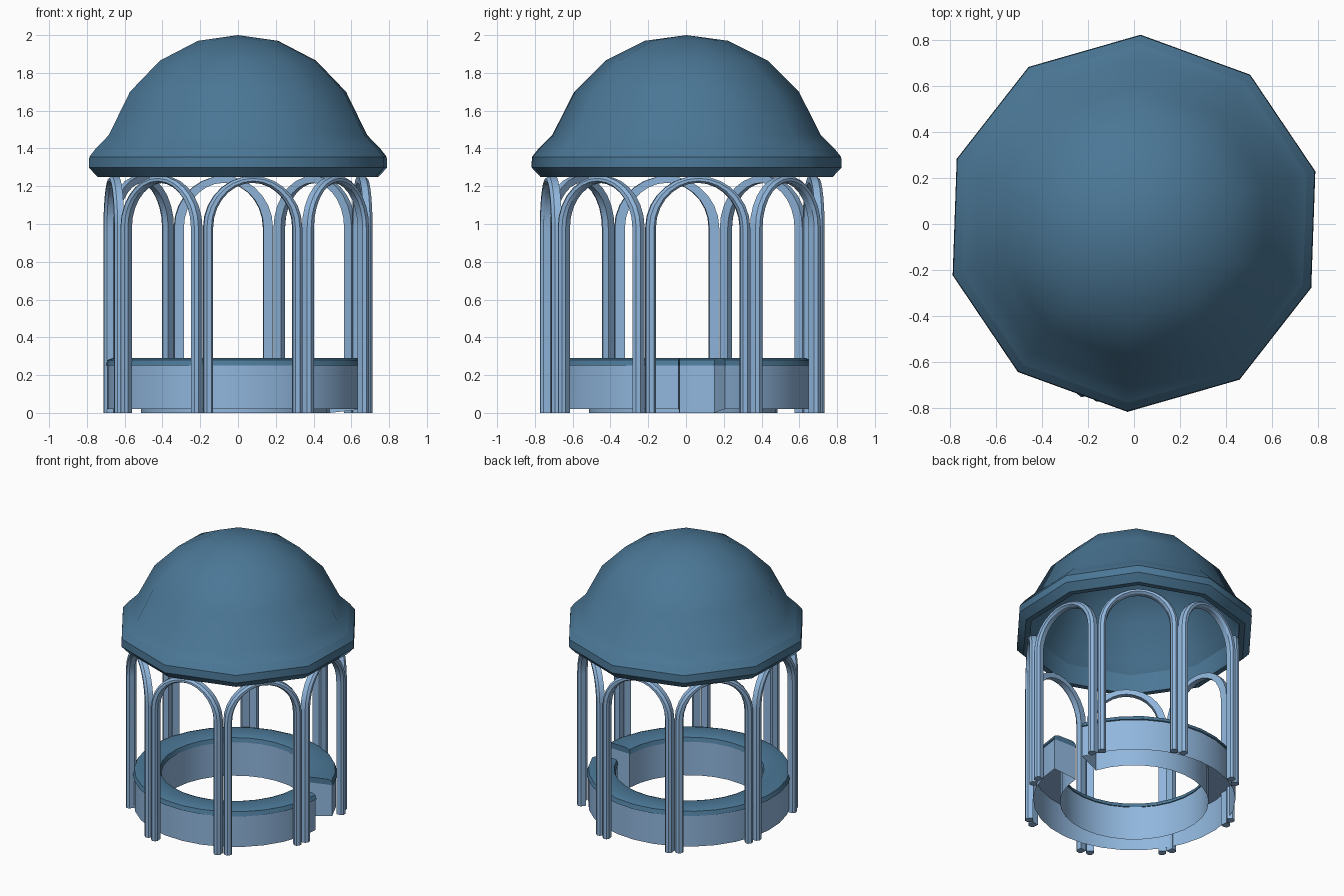
import bpy, bmesh
from math import sin, cos, pi, radians

if "Cube" in bpy.data.objects:
    bpy.data.objects.remove(bpy.data.objects["Cube"])


def material(name, rgb):
    m = bpy.data.materials.new(name)
    m.diffuse_color = (*rgb, 1)
    m.use_nodes = True
    m.node_tree.nodes["Principled BSDF"].inputs["Base Color"].default_value = m.diffuse_color
    return m


DARK = material("deep blue", (0.070, 0.185, 0.305))
LIGHT = material("pale blue", (0.28, 0.47, 0.72))


def make(name, bm, mat, angle=None):
    """angle None: shading was already set on the mesh."""
    bmesh.ops.remove_doubles(bm, verts=bm.verts, dist=1e-5)
    bmesh.ops.recalc_face_normals(bm, faces=bm.faces)
    me = bpy.data.meshes.new(name)
    bm.to_mesh(me)
    bm.free()
    me.materials.append(mat)
    ob = bpy.data.objects.new(name, me)
    bpy.context.collection.objects.link(ob)
    if angle:
        bpy.ops.object.select_all(action='DESELECT')
        ob.select_set(True)
        bpy.context.view_layer.objects.active = ob
        bpy.ops.object.shade_smooth_by_angle(angle=radians(angle))
    return ob


def sweep(bm, profile, angles, centre, closed_turn, closed_profile):
    """Turn an (r, z) profile through a list of angles."""
    rings = [[bm.verts.new((centre[0] + r * cos(a), centre[1] + r * sin(a), z))
              for r, z in profile] for a in angles]
    n, k = len(rings), len(profile)
    for i in range(n if closed_turn else n - 1):
        p, q = rings[i], rings[(i + 1) % n]
        for j in range(k if closed_profile else k - 1):
            j2 = (j + 1) % k
            loop = [p[j], q[j], q[j2], p[j2]]
            if profile[j][0] == 0:
                loop.pop(1)
            elif profile[j2][0] == 0:
                loop.pop(2)
            bm.faces.new(loop)
    return rings


# Ten-sided dome with cornice, hollow underneath; cornice rings stay crisp
bm = bmesh.new()
dome = [(0, 2.0), (.22, 1.97), (.43, 1.865), (.595, 1.70), (.712, 1.47),
        (.783, 1.40), (.819, 1.355), (.822, 1.30), (.775, 1.25), (.735, 1.25),
        (.725, 1.39), (.68, 1.46), (.568, 1.685), (.41, 1.84), (.21, 1.94), (0, 1.97)]
sweep(bm, dome, [radians(88 + 36 * i) for i in range(10)], (0, .003), True, False)
for f in bm.faces:
    f.smooth = True
for e in bm.edges:
    z1, z2 = (v.co.z for v in e.verts)
    if abs(z1 - z2) < 1e-4 and z1 < 1.405:
        e.smooth = False
make("dome_roof", bm, DARK)

# Ring bench, open underneath, with a dark seat cap and an entrance gap on the right
turns = [radians(19 + 339 * i / 28) for i in range(29)]
body = [(.50, 0), (.50, .25), (.68, .25), (.68, .02)]
cap = [(.495, .25), (.505, .28), (.53, .29), (.65, .29), (.677, .28), (.688, .25)]
for name, profile, mat in (("bench_body", body, LIGHT), ("bench_seat", cap, DARK)):
    bm = bmesh.new()
    rings = sweep(bm, profile, turns, (-.015, -.015), False, False)
    bm.faces.new(rings[0])
    bm.faces.new(rings[-1])
    make(name, bm, mat, 30)


# Eight arch frames with chamfered outer edges standing around the bench
def arch_line(half, spring, top, steps=14):
    pts = [(half, 0)]
    for i in range(steps + 1):
        t = pi * i / steps
        pts.append((half * cos(t), spring + (top - spring) * sin(t)))
    return pts + [(-half, 0)]


# (half width, apex height, distance from the centre) around the frame section
section = [(.262, 1.242, .728), (.237, 1.228, .728), (.225, 1.218, .712),
           (.225, 1.218, .675), (.278, 1.254, .675), (.278, 1.254, .712)]
for side in range(8):
    a = radians(-83.2 + 45 * side)
    bm = bmesh.new()
    loops = []
    for half, top, w in section:
        loops.append([bm.verts.new(((w * cos(a) - u * sin(a)) * .945,
                                    w * sin(a) + u * cos(a) - .02, z))
                      for u, z in arch_line(half, .98, top)])
    k = len(loops)
    for j in range(k):
        p, q = loops[j], loops[(j + 1) % k]
        for i in range(len(p) - 1):
            bm.faces.new((p[i], p[i + 1], q[i + 1], q[i]))
    for end in (0, -1):
        bm.faces.new([l[end] for l in loops])
    make(f"arch_frame_{side + 1}", bm, LIGHT, 30)
